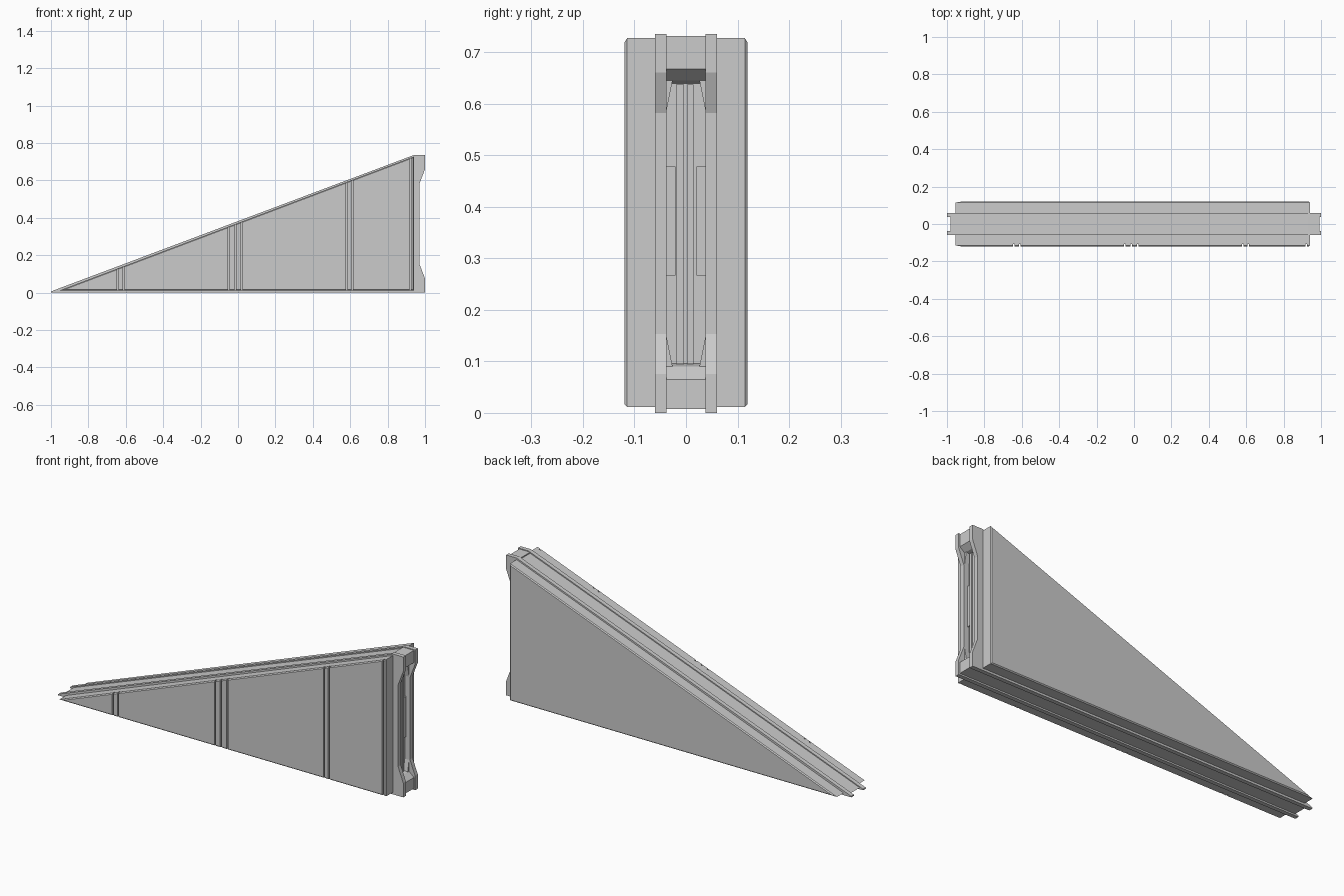
import bpy, bmesh

if "Cube" in bpy.data.objects:
    bpy.data.objects.remove(bpy.data.objects["Cube"])


def make(name, bm):
    bmesh.ops.recalc_face_normals(bm, faces=bm.faces)
    me = bpy.data.meshes.new(name)
    bm.to_mesh(me)
    bm.free()
    ob = bpy.data.objects.new(name, me)
    bpy.context.collection.objects.link(ob)
    return ob


def loft(name, loops):
    """Skin a list of matching closed loops and cap both ends."""
    bm = bmesh.new()
    rings = [[bm.verts.new(p) for p in lp] for lp in loops]
    n = len(rings[0])
    for a, b in zip(rings, rings[1:]):
        for i in range(n):
            j = (i + 1) % n
            bm.faces.new((a[i], a[j], b[j], b[i]))
    bm.faces.new(rings[0])
    bm.faces.new(rings[-1][::-1])
    return make(name, bm)


def slab(name, pts, y0, y1):
    """Extrude an x-z profile along y."""
    return loft(name, [[(x, y, z) for x, z in pts] for y in (y0, y1)])


def boxes(name, items):
    bm = bmesh.new()
    for x0, x1, y0, y1, z0, z1 in items:
        vs = bmesh.ops.create_cube(bm, size=1)["verts"]
        for v in vs:
            v.co = (x1 if v.co.x > 0 else x0, y1 if v.co.y > 0 else y0,
                    z1 if v.co.z > 0 else z0)
    return make(name, bm)


# Wedge cladding panel with a chamfered outer face (inset toward the incentre)
TRI = [(-0.955, 0.011), (0.94, 0.011), (0.94, 0.727)]


def panel(name, y_in, y_out, chamfer=0.005):
    (ax, az), (bx, bz), (cx, cz) = TRI
    w, h = bx - ax, cz - bz
    r = (w + h - (w * w + h * h) ** 0.5) / 2
    ix, iz, s = bx - r, bz + r, 1 - chamfer / r
    inner = [(ix + (x - ix) * s, iz + (z - iz) * s) for x, z in TRI]
    y_mid = y_out - chamfer * (1 if y_out > 0 else -1)
    return loft(name, [[(x, y_in, z) for x, z in TRI],
                       [(x, y_mid, z) for x, z in TRI],
                       [(x, y_out, z) for x, z in inner]])


panel("back_panel", 0.055, 0.119)
front = panel("front_panel", -0.055, -0.119)

# Vertical grooves in the front panel
lines = (-0.642, -0.612, -0.05, -0.016, 0.02, 0.582, 0.61, 0.922)
cutter = boxes("groove_cutter",
               [(x - 0.004, x + 0.004, -0.14, -0.106, -0.05, 0.8) for x in lines])
cutter.hide_render = True
cutter.hide_set(True)
cutter.display_type = 'WIRE'
cut = front.modifiers.new("grooves", 'BOOLEAN')
cut.operation = 'DIFFERENCE'
cut.solver = 'EXACT'
cut.object = cutter

# Core between the rails
slab("core", [(-0.98, 0.008), (0.94, 0.008), (0.94, 0.729)], -0.042, 0.042)

# Two rails whose right ends flare into the socket side walls
RAIL = [(-1, 0), (1, 0), (1, 0.075), (0.97, 0.153), (0.97, 0.582),
        (1, 0.66), (1, 0.735), (0.94, 0.735), (-1, 0.006)]
for name, s in (("front_rail", -1), ("back_rail", 1)):
    slab(name, RAIL, s * 0.038, s * 0.06)

# Socket end blocks with sloped inner faces
slab("socket_top", [(0.93, 0.731), (0.993, 0.731), (0.993, 0.667),
                    (0.965, 0.645), (0.93, 0.637)], -0.04, 0.04)
slab("socket_bottom", [(0.93, 0.008), (0.993, 0.008), (0.993, 0.065),
                       (0.965, 0.09), (0.93, 0.098)], -0.04, 0.04)

# Sloped corner gussets inside the socket
for tag, z_end, z_tip in (("top", 0.655, 0.585), ("bottom", 0.08, 0.15)):
    for side, s in (("front", -1), ("back", 1)):
        loft("gusset_" + tag + "_" + side, [
            [(x, s * 0.039, z_end), (x, s * 0.024, z_end), (x, s * 0.038, z_tip)]
            for x in (0.935, 0.965)])

# Twin vertical bars and side pads in the socket
boxes("socket_bars", [(0.93, 0.952, -0.019, -0.004, 0.095, 0.637),
                      (0.93, 0.952, 0.002, 0.015, 0.095, 0.637)])
boxes("socket_pads", [(0.93, 0.948, -0.039, -0.020, 0.267, 0.478),
                      (0.93, 0.948, 0.020, 0.039, 0.267, 0.478)])
